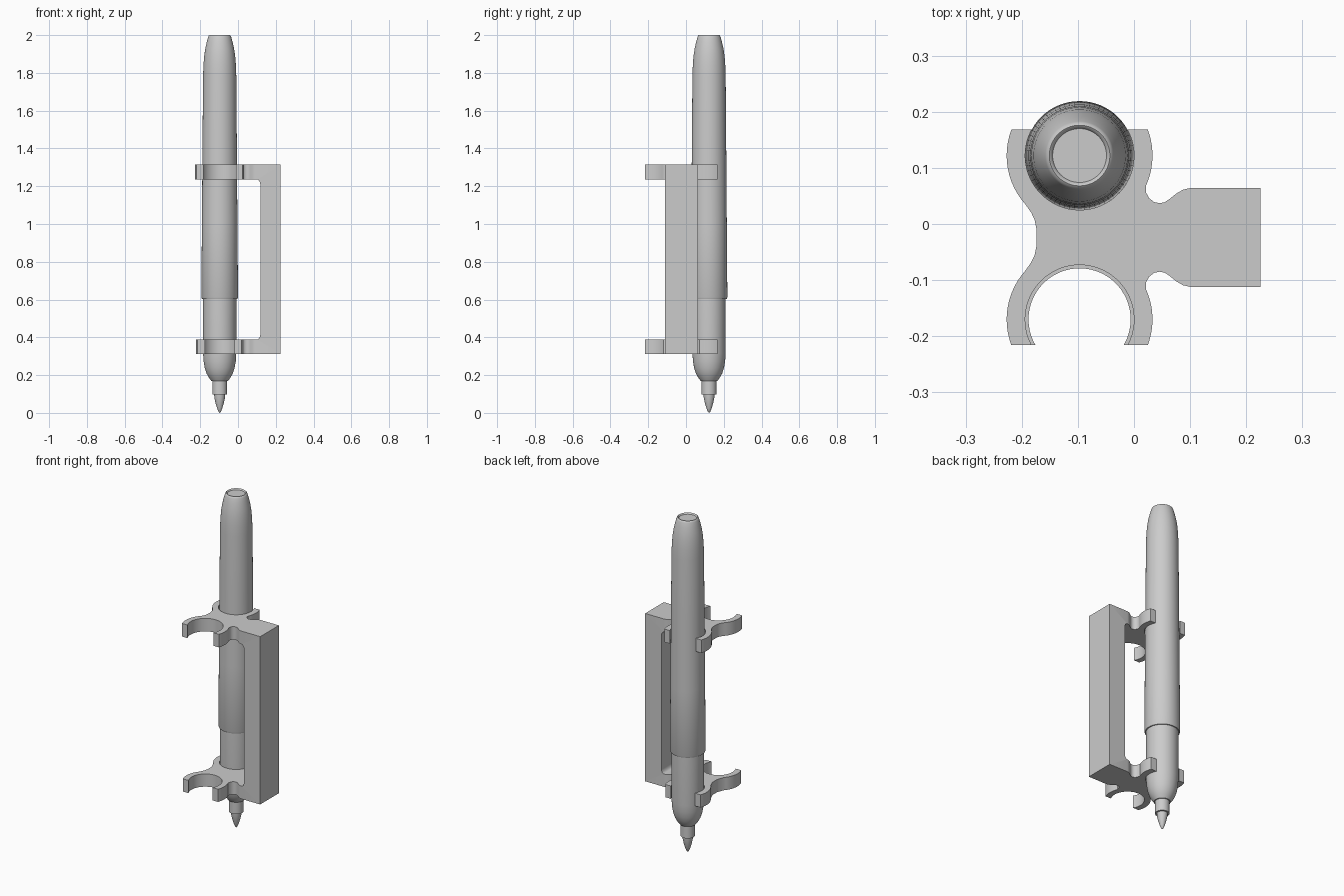
import bpy, bmesh
from math import sin, cos, radians, pi, asin, degrees
from mathutils import Vector

if "Cube" in bpy.data.objects:
    bpy.data.objects.remove(bpy.data.objects["Cube"])

PEN_X, MID_Y, PEN_V = -0.097, -0.024, 0.146   # pen axis x, holder mirror line, pen offset from it
END_X = 0.10                                  # where the plates meet the handle


def finish(bm, name, angle):
    bmesh.ops.remove_doubles(bm, verts=bm.verts, dist=1e-5)
    bmesh.ops.recalc_face_normals(bm, faces=bm.faces)
    me = bpy.data.meshes.new(name)
    bm.to_mesh(me)
    bm.free()
    ob = bpy.data.objects.new(name, me)
    bpy.context.collection.objects.link(ob)
    bpy.ops.object.select_all(action='DESELECT')
    ob.select_set(True)
    bpy.context.view_layer.objects.active = ob
    bpy.ops.object.shade_smooth_by_angle(angle=radians(angle))
    return ob


def lathe(name, profile, steps=64):
    bm = bmesh.new()
    c = Vector((PEN_X, MID_Y + PEN_V, 0))
    vs = [bm.verts.new(c + Vector((r, 0, z))) for r, z in profile]
    es = [bm.edges.new(p) for p in zip(vs, vs[1:])]
    bmesh.ops.spin(bm, geom=vs + es, cent=c, axis=(0, 0, 1), angle=2 * pi, steps=steps)
    return finish(bm, name, 30)


def extrude(bm, pts, offset):
    face = bm.faces.new([bm.verts.new(p) for p in pts])
    res = bmesh.ops.extrude_face_region(bm, geom=[face], use_keep_orig=True)
    new = [g for g in res['geom'] if isinstance(g, bmesh.types.BMVert)]
    bmesh.ops.translate(bm, verts=new, vec=offset)


def arc(r, a0, a1, n):
    return [(PEN_X + r * cos(radians(a0 + (a1 - a0) * i / n)),
             PEN_V + r * sin(radians(a0 + (a1 - a0) * i / n))) for i in range(n + 1)]


def clip_outline(r_in, r_out):
    a_in = degrees(asin(0.046 / r_in))
    a_out = degrees(asin(0.046 / r_out))
    half = [(END_X, 0.088), (0.087, 0.085), (0.075, 0.078), (0.064, 0.069), (0.055, 0.063),
            (0.046, 0.061), (0.036, 0.063), (0.027, 0.070), (0.0215, 0.080)]
    half += arc(r_out, -24, a_out, 10)
    half += arc(r_in, a_in, -180 - a_in, 40)
    half += arc(r_out, 180 - a_out, 222, 12)
    half += [(-0.183, 0.044), (-0.177, 0.031), (-0.174, 0.016)]
    return half + [(x, -v) for x, v in reversed(half)]


# Holder: two clip plates joined by a handle
bm = bmesh.new()
Z0, Z1, Z2, Z3 = 0.312, 0.388, 1.236, 1.314
for z0, z1, r_in, r_out in ((Z0, Z1, 0.091, 0.125), (Z2, Z3, 0.097, 0.130)):
    extrude(bm, [(x, MID_Y + v, z0) for x, v in clip_outline(r_in, r_out)], (0, 0, z1 - z0))

# Handle with rounded inner corners
rx, rz, n = 0.018, 0.028, 8
fillet = [(END_X + rx * sin(i * pi / 2 / n), rz * (1 - cos(i * pi / 2 / n))) for i in range(n + 1)]
side = [(END_X, Z0), (0.225, Z0), (0.225, Z3), (END_X, Z3)]
side += [(x, Z2 - d) for x, d in fillet]
side += [(x, Z1 + d) for x, d in reversed(fillet)]
extrude(bm, [(x, MID_Y - 0.088, z) for x, z in side], (0, 0.176, 0))

# Open the touching walls so the plates and handle weld into one part
inner = [f for f in bm.faces if all(abs(v.co.x - END_X) < 1e-5 for v in f.verts)]
bmesh.ops.delete(bm, geom=inner, context='FACES')
finish(bm, "holder", 30)

# Marker writing tip
lathe("marker_tip", [(0, 0.0), (0.006, 0.005), (0.014, 0.025), (0.022, 0.052),
                     (0.028, 0.08), (0.030, 0.105)], 40)

# Marker barrel with nose collar
lathe("marker_barrel", [(0.029, 0.097), (0.039, 0.097), (0.039, 0.17), (0.045, 0.17),
                        (0.058, 0.188), (0.070, 0.21), (0.079, 0.238), (0.085, 0.272),
                        (0.088, 0.315), (0.088, 0.64)])

# Long tapered end cap with a shallow dished top
lathe("marker_cap", [(0.087, 0.604), (0.094, 0.604), (0.097, 0.612), (0.094, 1.0),
                     (0.091, 1.4), (0.088, 1.78), (0.086, 1.84), (0.082, 1.89),
                     (0.076, 1.93), (0.068, 1.965), (0.061, 1.99), (0.058, 1.997),
                     (0.054, 2.0), (0.051, 1.998), (0.048, 1.992), (0, 1.992)])
